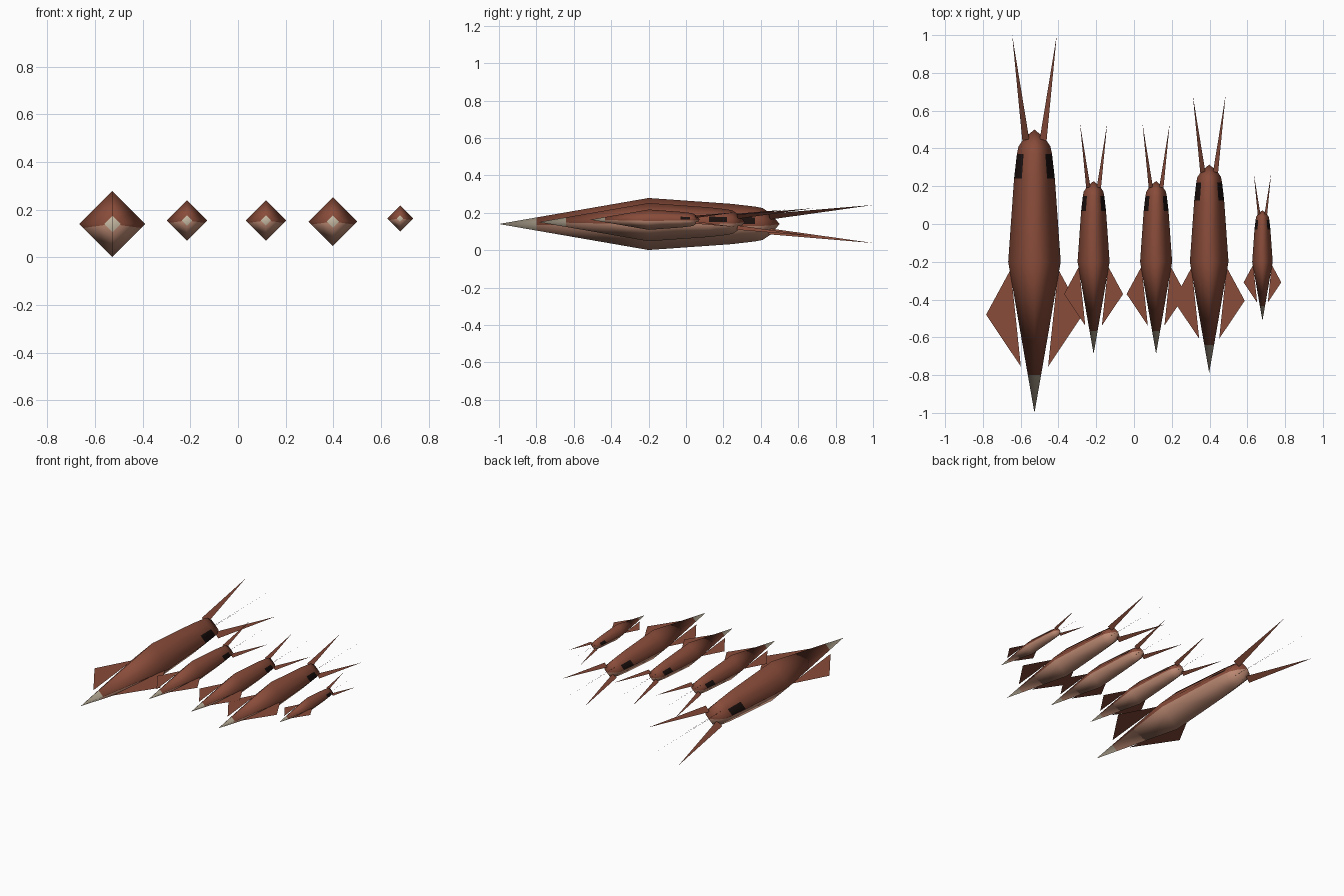
import bpy
from mathutils import Vector

if "Cube" in bpy.data.objects:
    bpy.data.objects.remove(bpy.data.objects["Cube"])


def material(name, rgb):
    m = bpy.data.materials.new(name)
    m.diffuse_color = (*rgb, 1)
    m.use_nodes = True
    m.node_tree.nodes["Principled BSDF"].inputs["Base Color"].default_value = m.diffuse_color
    return m


BROWN = material("red_brown", (0.25, 0.072, 0.042))
BELLY = material("pale_belly", (0.50, 0.25, 0.17))
TIP = material("beige_tip", (0.56, 0.48, 0.36))
DARK = material("dark_eye", (0.012, 0.006, 0.005))

# Body stations (y, radius) and how far each normal leans along the axis
RINGS = [(-0.8, 0.035, -0.75), (-0.2, 0.139, 0), (0.24, 0.108, 0.1),
         (0.37, 0.093, 0.2), (0.41, 0.085, 0.35), (0.455, 0.055, 0.6)]
# Diamond section with extra points for the eye edge and the belly edge
HALF = [(0, 1), (0.62, 0.38), (1, 0), (0.88, -0.12), (0, -1)]
SECTION = HALF + [(-x, z) for x, z in HALF[3:0:-1]]
N = len(SECTION)


def place(p, cx, s):
    """Scale a part about the widest station and move it to its place."""
    return (cx + p[0] * s, -0.2 + (p[1] + 0.2) * s, 0.14 + 0.038 * (1 - s) + p[2] * s)


def add_object(name, verts, faces, mats):
    mesh = bpy.data.meshes.new(name)
    mesh.from_pydata(verts, [], faces)
    for m in mats:
        mesh.materials.append(m)
    ob = bpy.data.objects.new(name, mesh)
    bpy.context.collection.objects.link(ob)
    return mesh


def make_body(cx, s):
    verts, normals = [(0, -1, 0)], [Vector((0, -1, 0))]
    for y, r, lean in RINGS:
        for x, z in SECTION:
            verts.append((x * r, y, z * r))
            radial = Vector((x, 0, z)).normalized()
            normals.append((radial * (1 - abs(lean)) + Vector((0, lean, 0))).normalized())
    verts.append((0, 0.5, 0))
    normals.append(Vector((0, 1, 0)))
    last = len(verts) - 1
    faces, slots = [], []
    for i in range(N):
        j = (i + 1) % N
        belly = 1 if i in (3, 4) else 0
        faces.append((0, 1 + i, 1 + j))           # nose tip
        slots.append(2)
        for k in range(len(RINGS) - 1):
            a, b = 1 + k * N, 1 + (k + 1) * N
            faces.append((a + i, b + i, b + j, a + j))
            eye = k == 2 and i in (1, 6)          # eye patches
            slots.append(3 if eye else belly)
        a = 1 + (len(RINGS) - 1) * N
        faces.append((a + i, last, a + j))        # rounded tail
        slots.append(belly)
    mesh = add_object("body", [place(v, cx, s) for v in verts], faces,
                      [BROWN, BELLY, TIP, DARK])
    for p, slot in zip(mesh.polygons, slots):
        p.material_index = slot
        p.use_smooth = True
    mesh.normals_split_custom_set_from_vertices(normals)


def make_squid(cx, s):
    make_body(cx, s)
    for side in (-1, 1):
        # Flat swept fin
        fin = [(0.126 * side, -0.24, 0), (0.256 * side, -0.48, 0), (0.072 * side, -0.755, 0)]
        add_object("fin", [place(v, cx, s) for v in fin], [(0, 1, 2)[::-side]], [BROWN])
        # Thin radial blades spreading behind the tail
        for up in (-1, 1):
            blade = [(r * side, y, r * 0.86 * up)
                     for r, y in ((0.028, 0.45), (0.064, 0.44), (0.118, 1.0))]
            add_object("tentacle", [place(v, cx, s) for v in blade], [(0, 1, 2)], [BROWN])


for cx, s in ((-0.527, 1), (-0.214, 0.61), (0.117, 0.61), (0.398, 0.735), (0.68, 0.39)):
    make_squid(cx, s)
